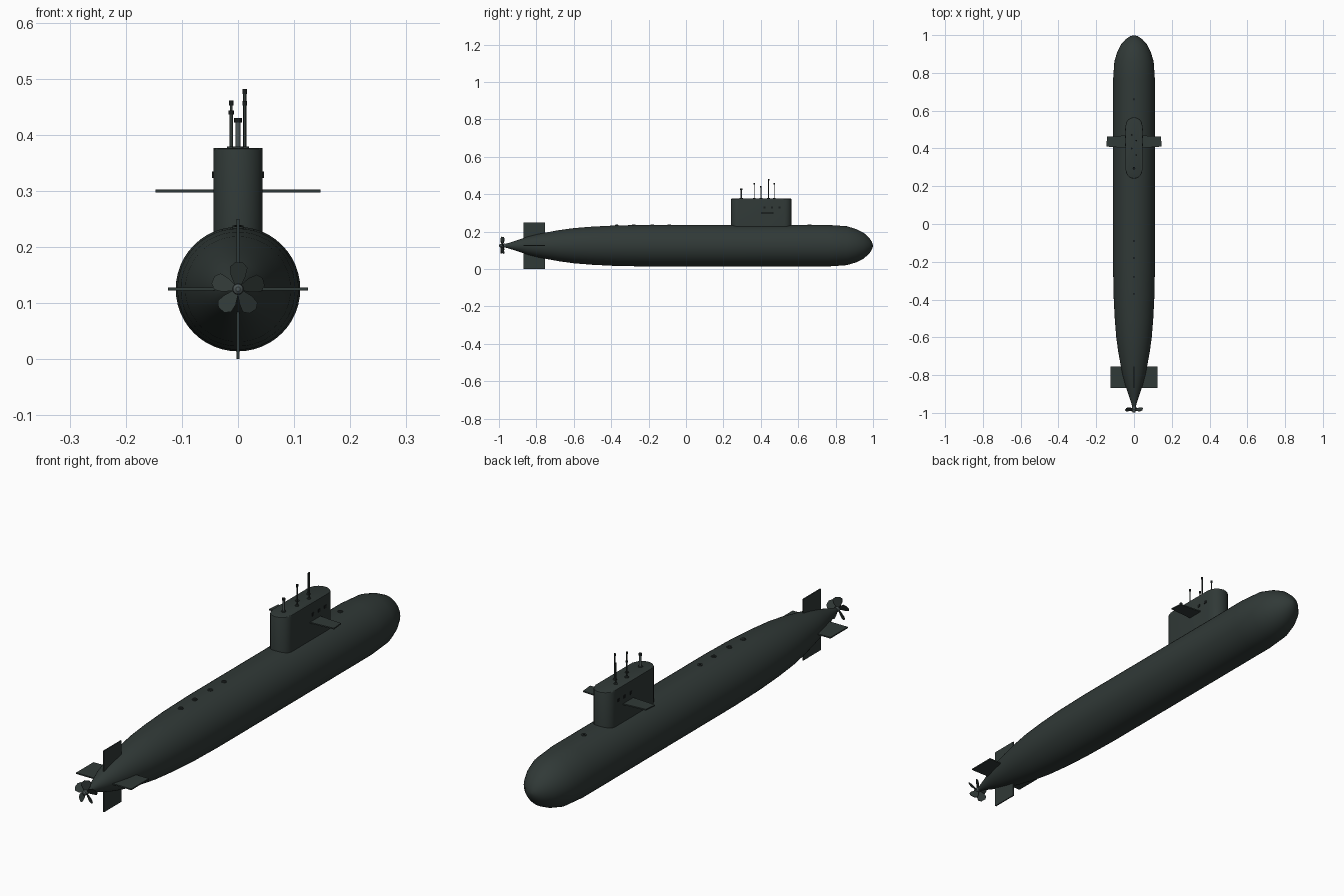
import bpy, bmesh, math
from mathutils import Matrix, Vector

if "Cube" in bpy.data.objects:
    bpy.data.objects.remove(bpy.data.objects["Cube"])

AXIS_Z = 0.125


def material(name, rgb):
    m = bpy.data.materials.new(name)
    m.diffuse_color = (*rgb, 1)
    m.use_nodes = True
    m.node_tree.nodes["Principled BSDF"].inputs["Base Color"].default_value = m.diffuse_color
    return m


HULL = material("dark green grey", (0.030, 0.041, 0.038))
METAL = material("mid grey", (0.075, 0.095, 0.095))
BLACK = material("near black", (0.010, 0.013, 0.013))


def finish(name, bm, mat, angle=35):
    bmesh.ops.recalc_face_normals(bm, faces=bm.faces)
    me = bpy.data.meshes.new(name)
    bm.to_mesh(me)
    bm.free()
    me.materials.append(mat)
    ob = bpy.data.objects.new(name, me)
    bpy.context.collection.objects.link(ob)
    bpy.ops.object.select_all(action='DESELECT')
    ob.select_set(True)
    bpy.context.view_layer.objects.active = ob
    bpy.ops.object.shade_smooth_by_angle(angle=math.radians(angle))
    return ob


def lathe_y(name, profile, mat, n=40, angle=35):
    """Revolve (y, radius) points about the long axis."""
    bm = bmesh.new()
    rings = []
    for y, r in profile:
        rings.append([bm.verts.new((r * math.cos(2 * math.pi * i / n), y,
                                    AXIS_Z + r * math.sin(2 * math.pi * i / n)))
                      for i in range(n)])
    for a, b in zip(rings, rings[1:]):
        for i in range(n):
            j = (i + 1) % n
            bm.faces.new((a[i], a[j], b[j], b[i]))
    bm.faces.new(rings[0])
    bm.faces.new(rings[-1])
    return finish(name, bm, mat, angle)


def prism(name, outline, axis, lo, hi, mat, bevel=0):
    """Extrude a closed 2D outline along axis 'X', 'Y' or 'Z'."""
    def place(p, d):
        return {'X': (d, p[0], p[1]), 'Y': (p[0], d, p[1]), 'Z': (p[0], p[1], d)}[axis]
    bm = bmesh.new()
    a = [bm.verts.new(place(p, lo)) for p in outline]
    b = [bm.verts.new(place(p, hi)) for p in outline]
    bm.faces.new(a)
    top = bm.faces.new(b)
    for i in range(len(a)):
        j = (i + 1) % len(a)
        bm.faces.new((a[i], a[j], b[j], b[i]))
    if bevel:
        bmesh.ops.bevel(bm, geom=list(top.edges), offset=bevel, segments=2,
                        profile=0.5, affect='EDGES')
    return finish(name, bm, mat)


def cylinder(name, x, y, z0, z1, r, mat, n=12):
    pts = [(x + r * math.cos(2 * math.pi * i / n), y + r * math.sin(2 * math.pi * i / n))
           for i in range(n)]
    return prism(name, pts, 'Z', z0, z1, mat)


def capsule(hw, y0, y1, n=10):
    """Rounded-end outline along y."""
    pts = []
    for i in range(n + 1):
        t = math.pi * i / n
        pts.append((hw * math.cos(t), y1 - hw + hw * math.sin(t)))
    for i in range(n + 1):
        t = math.pi + math.pi * i / n
        pts.append((hw * math.cos(t), y0 + hw + hw * math.sin(t)))
    return pts


# Pressure hull, tapering to the stern
lathe_y("hull", [(-0.972, 0.008), (-0.95, 0.014), (-0.90, 0.030), (-0.85, 0.047),
                 (-0.80, 0.060), (-0.75, 0.070), (-0.68, 0.083), (-0.60, 0.094),
                 (-0.50, 0.102), (-0.38, 0.108), (-0.22, 0.111), (0.20, 0.111),
                 (0.76, 0.111), (0.86, 0.104), (0.91, 0.089), (0.95, 0.069),
                 (0.98, 0.042), (0.994, 0.020), (0.999, 0.004)], HULL, 48, 40)

# Stern fins: four crossed plates
T = 0.0025
for s, tag in ((1, "right"), (-1, "left")):
    prism("stern_plane_" + tag,
          [(s * 0.02, -0.868), (s * 0.125, -0.868), (s * 0.125, -0.755), (s * 0.02, -0.755)],
          'Z', AXIS_Z - T, AXIS_Z + T, HULL)
for s, tag in ((1, "upper"), (-1, "lower")):
    z0, z1 = AXIS_Z + s * 0.02, AXIS_Z + s * 0.125
    prism("rudder_" + tag, [(-0.868, z0), (-0.868, z1), (-0.755, z1), (-0.755, z0)],
          'X', -T, T, HULL)

# Sail with softened top edge
prism("sail", capsule(0.044, 0.24, 0.565), 'Z', 0.20, 0.376, HULL, 0.004)

# Sail planes and side lamps
for s, tag in ((1, "right"), (-1, "left")):
    prism("sail_plane_" + tag,
          [(s * 0.03, 0.402), (s * 0.147, 0.410), (s * 0.142, 0.462), (s * 0.03, 0.470)],
          'Z', 0.2975, 0.3025, HULL)
    for i, y in enumerate((0.42, 0.46, 0.50)):
        prism(f"sail_lamp_{tag}_{i}",
              [(y - 0.006, 0.323), (y + 0.006, 0.323), (y + 0.006, 0.335), (y - 0.006, 0.335)],
              'X', s * 0.040, s * 0.0465, BLACK)

# Masts: x, y, top, shaft radius, head radius, head height
masts = [(0.0, 0.295, 0.430, 0.0045, 0.0070, 0.008),
         (0.012, 0.365, 0.460, 0.0025, 0.0040, 0.008),
         (-0.012, 0.400, 0.443, 0.0030, 0.0045, 0.007),
         (0.012, 0.442, 0.482, 0.0028, 0.0040, 0.009),
         (-0.012, 0.472, 0.461, 0.0025, 0.0040, 0.009)]
for i, (x, y, top, r, hr, hh) in enumerate(masts):
    cylinder(f"mast_{i}", x, y, 0.37, top - hh, r, METAL if i == 0 else HULL)
    cylinder(f"mast_head_{i}", x, y, top - hh, top, hr, BLACK)
    cylinder(f"mast_collar_{i}", x, y, 0.374, 0.379, r + 0.005, HULL)

# Round deck hatches along the spine
for i, y in enumerate((-0.37, -0.28, -0.18, -0.09, 0.66)):
    cylinder(f"deck_hatch_{i}", 0, y, 0.22, 0.2385 if y > -0.3 else 0.2365, 0.010, HULL, 16)
    cylinder(f"deck_hatch_lid_{i}", 0, y, 0.23, 0.2395 if y > -0.3 else 0.2375, 0.006, BLACK, 16)

# Propeller hub
lathe_y("propeller_hub", [(-0.999, 0.004), (-0.995, 0.009), (-0.965, 0.011)], METAL, 20)

# Propeller: five broad pitched blades
bm = bmesh.new()
N = 5
for k in range(N):
    rot = Matrix.Rotation(2 * math.pi * k / N, 4, 'Y')
    outline = [(-0.005, 0.006), (-0.013, 0.025), (-0.014, 0.040), (-0.005, 0.048),
               (0.009, 0.047), (0.017, 0.038), (0.013, 0.022), (0.005, 0.006)]
    sides = []
    for d in (-0.0012, 0.0012):
        sides.append([bm.verts.new(rot @ Vector((u, 0.62 * u + d - 0.982, v)) +
                                   Vector((0, 0, AXIS_Z))) for u, v in outline])
    a, b = sides
    bm.faces.new(a)
    bm.faces.new(b)
    for i in range(len(a)):
        j = (i + 1) % len(a)
        bm.faces.new((a[i], a[j], b[j], b[i]))
finish("propeller_blades", bm, HULL)
